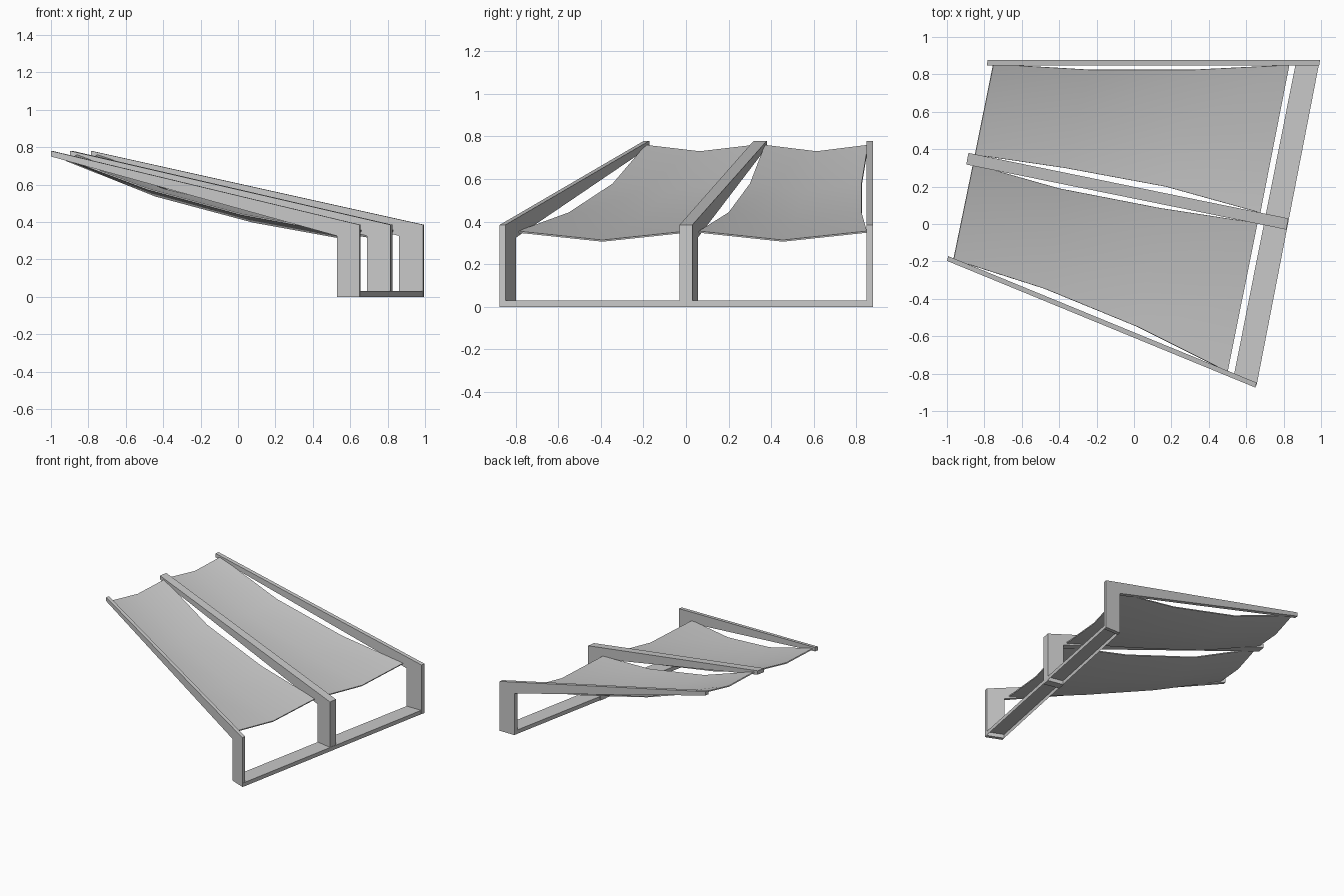
import bpy, bmesh
from mathutils import Vector

cube = bpy.data.objects.get("Cube")
if cube:
    bpy.data.objects.remove(cube, do_unlink=True)

grey = bpy.data.materials.new("light_grey")
grey.use_nodes = True
colour = (0.58, 0.58, 0.58, 1)
grey.diffuse_color = colour
grey.node_tree.nodes["Principled BSDF"].inputs["Base Color"].default_value = colour


def add_object(name, bm):
    mesh = bpy.data.meshes.new(name)
    bmesh.ops.recalc_face_normals(bm, faces=bm.faces)
    bm.to_mesh(mesh)
    bm.free()
    mesh.materials.append(grey)
    obj = bpy.data.objects.new(name, mesh)
    bpy.context.collection.objects.link(obj)
    return obj


def prism(name, loop_a, loop_b, open_bottom=False):
    """Join two matching outlines into a closed solid."""
    bm = bmesh.new()
    a = [bm.verts.new(p) for p in loop_a]
    b = [bm.verts.new(p) for p in loop_b]
    n = len(a)
    for i in range(n):
        j = (i + 1) % n
        bm.faces.new((a[i], a[j], b[j], b[i]))
    bm.faces.new(b)
    if not open_bottom:
        bm.faces.new(a)
    return add_object(name, bm)


# Angled ribs: post and tapering arm in one outline, placed along each footprint
def rib(name, near, far, post):
    profile = [(0, 0), (0, 0.385), (1, 0.78), (1, 0.75), (post, 0.325), (post, 0)]
    sides = []
    for foot, tip in (near, far):
        foot, tip = Vector((*foot, 0)), Vector((*tip, 0))
        sides.append([foot.lerp(tip, t) + Vector((0, 0, z)) for t, z in profile])
    prism(name, *sides)


rib("front_rib", ((0.65, -0.875), (-1, -0.197)), ((0.655, -0.848), (-0.993, -0.172)), 0.073)
rib("middle_rib", ((0.815, -0.03), (-0.897, 0.318)), ((0.825, 0.03), (-0.885, 0.38)), 0.073)
rib("back_rib", ((0.99, 0.848), (-0.787, 0.848)), ((0.995, 0.878), (-0.782, 0.878)), 0.072)

# Hollow ground beam joining the posts
footprint = [(0.655, -0.865), (0.99, 0.86), (0.865, 0.86), (0.533, -0.815)]
prism("ground_beam", [(x, y, 0) for x, y in footprint],
      [(x, y, 0.03) for x, y in footprint], open_bottom=True)


# Hanging sails: edges pull in from the ribs and the cloth sags in the middle
def sail(name, low_edge, high_edge):
    heights = [0.757, 0.575, 0.44, 0.352]
    bm = bmesh.new()
    rows = []
    for (ax, ay), (bx, by), z in zip(low_edge, high_edge, heights):
        drop = 0.03 + (0.757 - z) * 0.03
        points = [(ax, ay, z), ((ax + bx) / 2, (ay + by) / 2, z - drop), (bx, by, z)]
        rows.append([bm.verts.new(p) for p in points])
    for r, s in zip(rows, rows[1:]):
        for i in range(2):
            bm.faces.new((r[i], s[i], s[i + 1], r[i + 1]))
    if sum(f.normal.z for f in bm.faces) < 0:
        bmesh.ops.reverse_faces(bm, faces=bm.faces)
    obj = add_object(name, bm)
    cloth = obj.modifiers.new("thickness", "SOLIDIFY")
    cloth.thickness = 0.008
    cloth.offset = 0
    bpy.ops.object.select_all(action="DESELECT")
    obj.select_set(True)
    bpy.context.view_layer.objects.active = obj
    bpy.ops.object.modifier_apply(modifier=cloth.name)
    bpy.ops.object.shade_smooth_by_angle()


sail("front_sail",
     [(-0.965, -0.19), (-0.48, -0.345), (0.02, -0.55), (0.5, -0.79)],
     [(-0.86, 0.32), (-0.4, 0.19), (0.14, 0.085), (0.66, 0.005)])
sail("back_sail",
     [(-0.85, 0.37), (-0.37, 0.3), (0.17, 0.2), (0.675, 0.06)],
     [(-0.752, 0.855), (-0.24, 0.825), (0.32, 0.825), (0.83, 0.85)])
